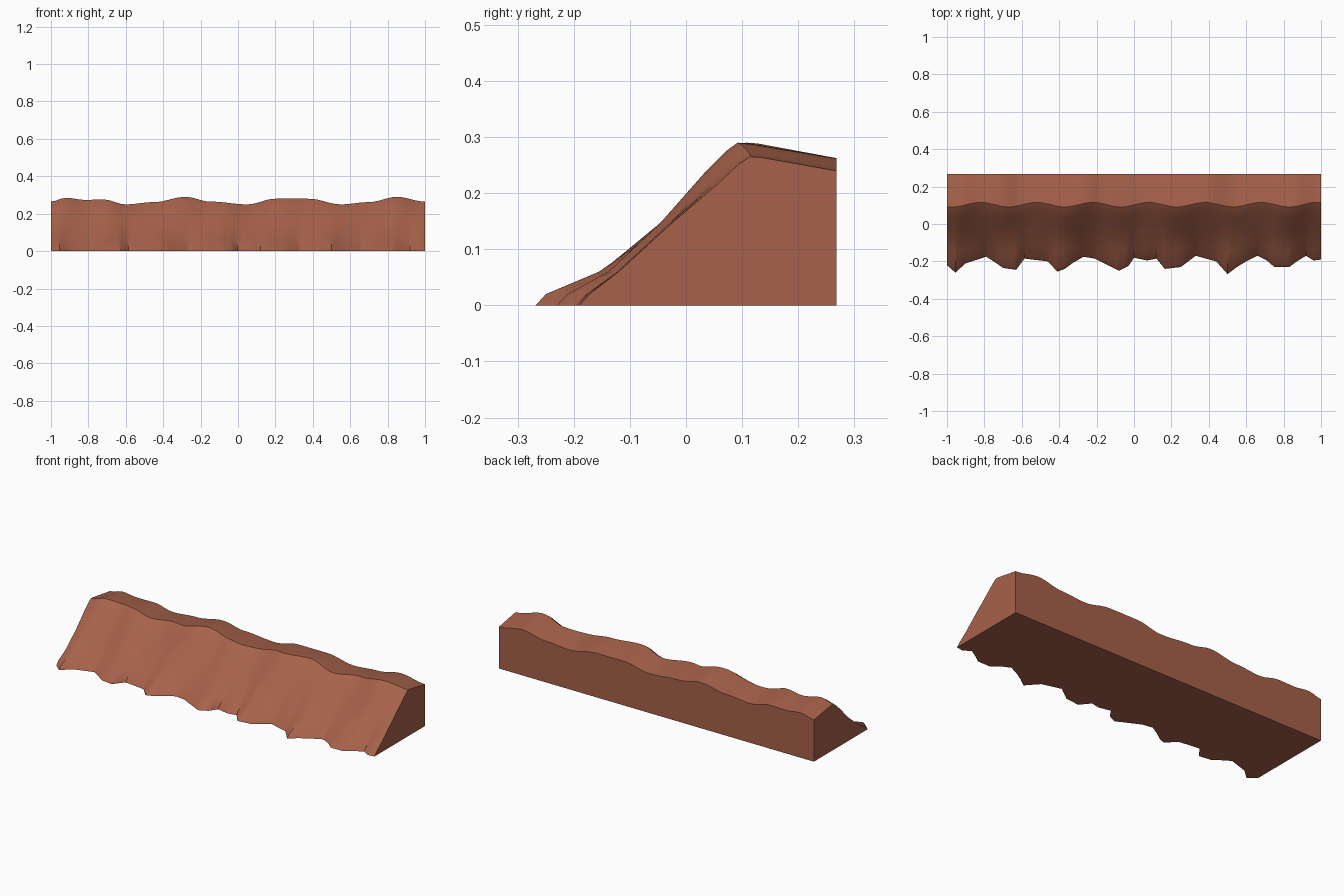
import bpy
import bmesh
import math

if "Cube" in bpy.data.objects:
    bpy.data.objects.remove(bpy.data.objects["Cube"], do_unlink=True)

# Ragged front foot line: (x, y)
FOOT = [(-1, -.22), (-.955, -.26), (-.9, -.21), (-.79, -.175), (-.75, -.2), (-.7, -.235),
        (-.63, -.245), (-.585, -.185), (-.46, -.2), (-.41, -.255), (-.37, -.24), (-.33, -.21),
        (-.27, -.175), (-.21, -.185), (-.16, -.21), (-.08, -.25), (-.03, -.225), (0, -.18),
        (.07, -.195), (.12, -.185), (.165, -.24), (.25, -.23), (.33, -.17), (.44, -.2),
        (.5, -.268), (.55, -.23), (.6, -.2), (.66, -.17), (.71, -.195), (.75, -.23),
        (.83, -.23), (.87, -.2), (.92, -.17), (.96, -.195), (1, -.19)]

# Rolling crest height: (x, z)
CREST = [(-1, .265), (-.92, .285), (-.82, .274), (-.72, .276), (-.6, .25), (-.45, .262),
         (-.28, .29), (-.15, .265), (.05, .25), (.2, .28), (.38, .28), (.55, .25),
         (.7, .262), (.85, .29), (1, .265)]

BACK = .268


def sample(points, x, smooth=False):
    """Read a value between neighbouring points, optionally eased."""
    for (x0, v0), (x1, v1) in zip(points, points[1:]):
        if x <= x1:
            t = (x - x0) / (x1 - x0)
            if smooth:
                t = (1 - math.cos(math.pi * t)) / 2
            return v0 + (v1 - v0) * t
    return points[-1][1]


def section(x):
    """Cross-section of the bank at x, from the foot over the crest to the back."""
    foot = sample(FOOT, x)
    high = sample(CREST, x, smooth=True)
    crest = .113 + .012 * math.cos(math.tau * (x - .08) / .3)
    bulge = foot + .19
    return [(foot, 0),
            (foot + .018, .02),
            (-.12 + .45 * bulge, .06),
            (-.035 + .2 * bulge, .52 * high),
            (crest - .07, .81 * high),
            (crest - .03, .95 * high),
            (crest - .01, high),
            (crest + .01, .995 * high),
            (BACK, .905 * high),
            (BACK, 0)]


# Columns follow an even spacing plus every corner of the foot line
columns = sorted({round(i / 40, 3) for i in range(-40, 41)} | {x for x, _ in FOOT})

# Sweep the section along the length and cap both ends
bm = bmesh.new()
rings = [[bm.verts.new((x, y, z)) for y, z in section(x)] for x in columns]
for left, right in zip(rings, rings[1:]):
    for i in range(len(left)):
        j = (i + 1) % len(left)
        bm.faces.new((left[i], right[i], right[j], left[j]))
bm.faces.new(rings[0])
bm.faces.new(rings[-1])
bmesh.ops.recalc_face_normals(bm, faces=bm.faces)

mesh = bpy.data.meshes.new("earth_bank")
bm.to_mesh(mesh)
bm.free()
bank = bpy.data.objects.new("earth_bank", mesh)
bpy.context.collection.objects.link(bank)

# Red clay colour
clay = bpy.data.materials.new("red_clay")
clay.use_nodes = True
colour = (.38, .12, .068, 1)
clay.diffuse_color = colour
shader = next(n for n in clay.node_tree.nodes if n.type == "BSDF_PRINCIPLED")
shader.inputs["Base Color"].default_value = colour
shader.inputs["Roughness"].default_value = .9
mesh.materials.append(clay)

# Soft slopes with crisp creases
bpy.ops.object.select_all(action="DESELECT")
bank.select_set(True)
bpy.context.view_layer.objects.active = bank
bpy.ops.object.shade_smooth_by_angle(angle=math.radians(30))
